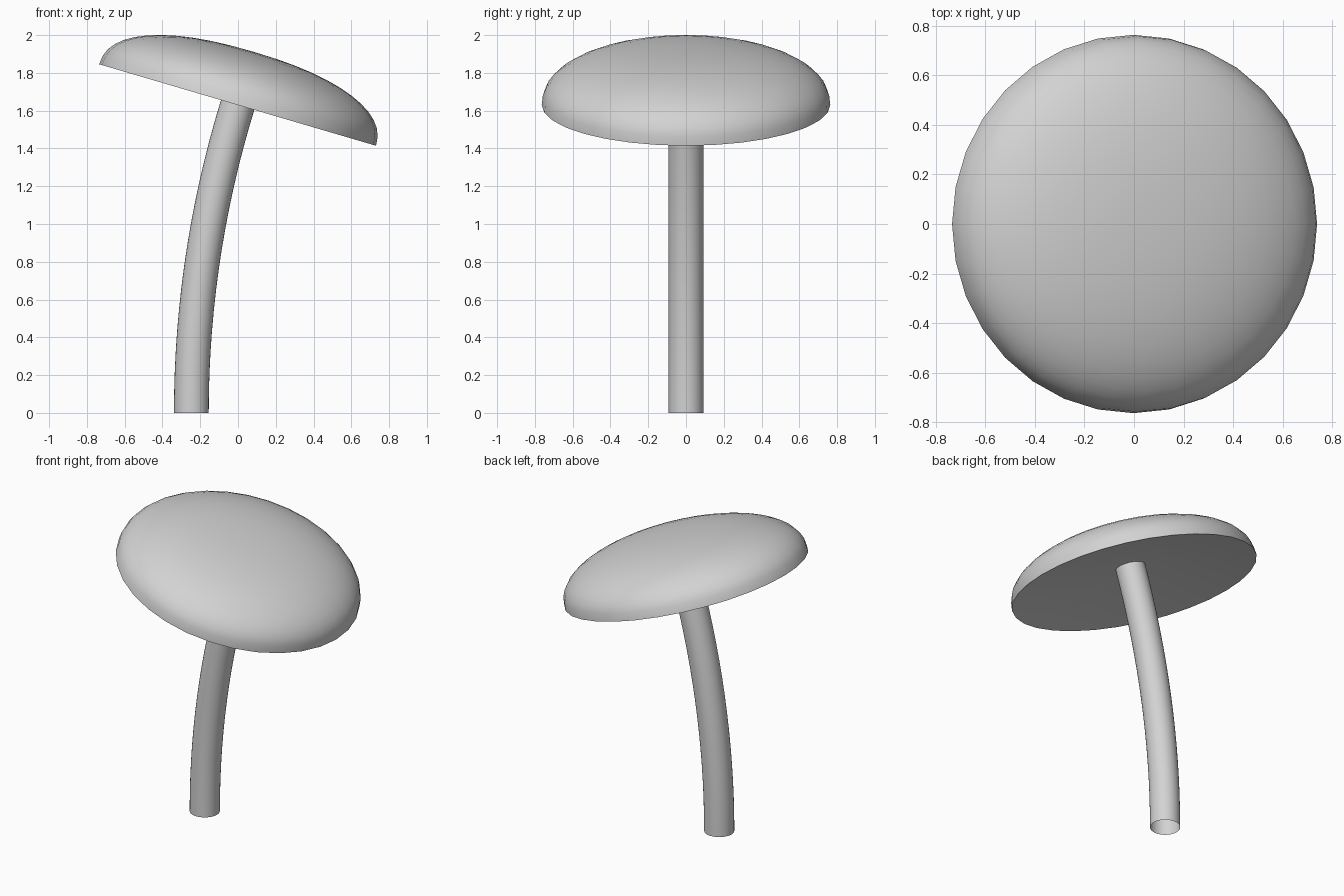
import bpy
import bmesh
from math import sin, cos, pi, radians
from mathutils import Matrix, Vector

cube = bpy.data.objects.get("Cube")
if cube:
    bpy.data.objects.remove(cube, do_unlink=True)

SIDES = 32
TILT = radians(16.4)
RIM_CENTRE = Vector((-0.002, 0, 1.63))

grey = bpy.data.materials.new("plain grey")
grey.use_nodes = True
colour = (0.65, 0.65, 0.65, 1)
grey.diffuse_color = colour
grey.node_tree.nodes["Principled BSDF"].inputs["Base Color"].default_value = colour


def ring(bm, radius, matrix):
    """Add a circle of vertices in the local xy plane of matrix."""
    return [bm.verts.new(matrix @ Vector((radius * cos(2 * pi * i / SIDES),
                                          radius * sin(2 * pi * i / SIDES), 0)))
            for i in range(SIDES)]


def bridge(bm, rings):
    for low, high in zip(rings, rings[1:]):
        for i in range(SIDES):
            j = (i + 1) % SIDES
            bm.faces.new((low[i], low[j], high[j], high[i]))


def fan(bm, loop, point):
    """Close a ring with triangles that meet at a point."""
    centre = bm.verts.new(point)
    for i in range(SIDES):
        bm.faces.new((loop[i], loop[(i + 1) % SIDES], centre))


def finish(bm, name):
    mesh = bpy.data.meshes.new(name)
    bm.to_mesh(mesh)
    bm.free()
    obj = bpy.data.objects.new(name, mesh)
    bpy.context.collection.objects.link(obj)
    mesh.materials.append(grey)
    bpy.ops.object.select_all(action="DESELECT")
    obj.select_set(True)
    bpy.context.view_layer.objects.active = obj
    bpy.ops.object.shade_smooth_by_angle(angle=radians(40))


# Cap: a full-shouldered flattened dome, hollowed to a shallow cone below
radius, height, hollow, rows = 0.764, 0.294, 0.115, 12
fullness = 2 / 2.3
tilt = Matrix.Translation(RIM_CENTRE) @ Matrix.Rotation(TILT, 4, "Y")
bm = bmesh.new()
rings = []
for k in range(rows):
    a = k / rows * pi / 2
    lift = Matrix.Translation((0, 0, height * sin(a) ** fullness))
    rings.append(ring(bm, radius * cos(a) ** fullness, tilt @ lift))
bridge(bm, rings)
fan(bm, rings[-1], tilt @ Vector((0, 0, height)))
fan(bm, rings[0][::-1], tilt @ Vector((0, 0, hollow)))
finish(bm, "cap")

# Stem: an open tube along an arc, running up into the hollow of the cap
lean = radians(17.1)
bend = RIM_CENTRE.z / sin(lean)
foot_x = RIM_CENTRE.x - bend * (1 - cos(lean))
reach = lean + hollow / bend
steps = 16
bm = bmesh.new()
rings = []
for k in range(steps + 1):
    a = reach * k / steps
    place = Matrix.Translation((foot_x + bend * (1 - cos(a)), 0, bend * sin(a)))
    rings.append(ring(bm, 0.092, place @ Matrix.Rotation(a, 4, "Y")))
bridge(bm, rings)
finish(bm, "stem")
